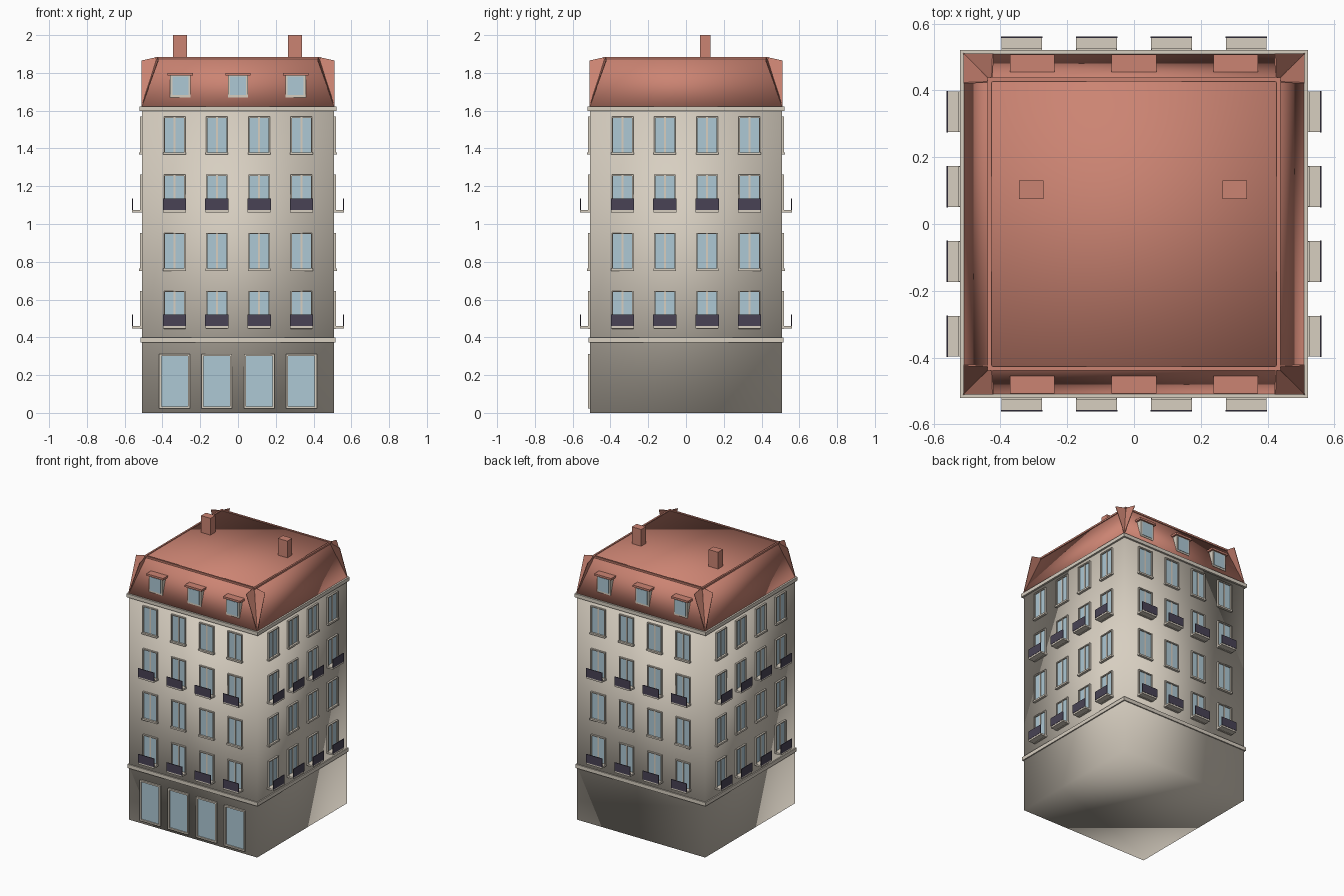
import bpy, bmesh
from math import pi
from mathutils import Matrix, Vector

if "Cube" in bpy.data.objects:
    bpy.data.objects.remove(bpy.data.objects["Cube"], do_unlink=True)


def material(name, rgb):
    m = bpy.data.materials.new(name)
    m.use_nodes = True
    m.diffuse_color = (*rgb, 1)
    bsdf = m.node_tree.nodes["Principled BSDF"]
    bsdf.inputs["Base Color"].default_value = (*rgb, 1)
    bsdf.inputs["Roughness"].default_value = 0.8
    return m


STONE = material("warm stone", (0.68, 0.62, 0.53))
TILE = material("terracotta tile", (0.60, 0.23, 0.17))
GLASS = material("pale blue glass", (0.42, 0.58, 0.66))
IRON = material("dark violet iron", (0.065, 0.055, 0.09))

WALL = 0.508            # distance of each facade from the centre
COLUMNS = [-0.336, -0.112, 0.112, 0.336]
FLOORS = [0.445, 0.752, 1.06, 1.367]
parts = {}              # name -> (bmesh, material, smooth)


def part(name, mat, smooth=False):
    if name not in parts:
        parts[name] = (bmesh.new(), mat, smooth)
    return parts[name][0]


def block(bm, x, y, z, turn=0, taper=1.0):
    """Box from (min, max) ranges, turned about z in quarter turns."""
    rot = Matrix.Rotation(turn * pi / 2, 4, "Z")
    geo = bmesh.ops.create_cube(bm, size=1)
    mid = Vector([(r[0] + r[1]) / 2 for r in (x, y, z)])
    size = Vector([r[1] - r[0] for r in (x, y, z)])
    for v in geo["verts"]:
        k = taper if v.co.z > 0 else 1
        v.co = rot @ (mid + Vector((v.co.x * size.x * k, v.co.y * size.y * k, v.co.z * size.z)))


def on_wall(bm, u, out, z, turn):
    """Box on a facade: u along the wall, out measured from the wall surface."""
    block(bm, u, (-WALL - out[1], -WALL - out[0]), z, turn)


def slab(name, mat, half, z, smooth=False, taper=1.0):
    block(part(name, mat, smooth), (-half, half), (-half, half), z, 0, taper)


def framed_opening(label, u, half, z0, z1, bar, depth, turn):
    """Raised surround with a glass pane set back inside it."""
    frame = part(label + "_frames", STONE)
    for side in (-1, 1):
        edge = sorted((u + side * half, u + side * (half - bar)))
        on_wall(frame, edge, (-0.005, depth), (z0, z1), turn)
    inner = (u - half + bar, u + half - bar)
    on_wall(frame, inner, (-0.005, depth), (z1 - bar, z1), turn)
    on_wall(frame, inner, (-0.005, depth), (z0, z0 + bar), turn)
    on_wall(part(label + "_glass", GLASS), inner, (-0.003, 0.003), (z0 + bar, z1 - bar), turn)


# Main masonry and horizontal mouldings
slab("walls", STONE, WALL, (0, 1.61), smooth=True)
slab("ground_floor_ledge", STONE, 0.516, (0.372, 0.398))
slab("cornice", STONE, 0.521, (1.597, 1.622))

# Windows, sills and balconies on all four facades
for turn in range(4):
    for row, z0 in enumerate(FLOORS):
        for u in COLUMNS:
            framed_opening("window", u, 0.057, z0, z0 + 0.201, 0.007, 0.012, turn)
            on_wall(part("window_mullions", STONE), (u - 0.005, u + 0.005), (0, 0.007),
                    (z0 + 0.007, z0 + 0.194), turn)
            if row % 2:
                on_wall(part("window_sills", STONE), (u - 0.06, u + 0.06), (0, 0.017),
                        (z0, z0 + 0.012), turn)
            else:
                on_wall(part("balcony_floors", STONE), (u - 0.061, u + 0.061), (0, 0.052),
                        (z0 + 0.002, z0 + 0.014), turn)
                on_wall(part("balcony_railings", IRON), (u - 0.062, u + 0.062), (0.049, 0.054),
                        (z0 + 0.014, z0 + 0.075), turn)

# Shop windows along the front
for u in COLUMNS:
    framed_opening("shop", u, 0.081, 0.022, 0.313, 0.011, 0.012, 0)

# Mansard roof with a thin rim around the flat top
slab("roof", TILE, 0.511, (1.615, 1.88), smooth=True, taper=0.43 / 0.511)
rim = part("roof_rim", TILE)
for turn in range(4):
    block(rim, (-0.438, 0.438), (-0.438, -0.426), (1.873, 1.885), turn)

# Flared hip flashing: two fins opening from each lower corner
fins = part("hip_fins", TILE)
for turn in range(4):
    rot = Matrix.Rotation(turn * pi / 2, 4, "Z")
    foot, crown = Vector((0.511, 0.511, 1.62)), Vector((0.425, 0.425, 1.884))
    for ear in (Vector((0.511, 0.422, 1.865)), Vector((0.422, 0.511, 1.865))):
        lift = (ear - foot).cross(crown - foot).normalized() * 0.002
        rings = [[fins.verts.new(rot @ (p + s * lift)) for p in (foot, ear, crown)] for s in (-1, 1)]
        fins.faces.new(rings[0][::-1])
        fins.faces.new(rings[1])
        for i in range(3):
            j = (i + 1) % 3
            fins.faces.new((rings[0][i], rings[0][j], rings[1][j], rings[1][i]))

# Dormers on the front and back slopes
for turn in (0, 2):
    for u in (-0.305, 0, 0.305):
        block(part("dormer_bodies", STONE), (u - 0.054, u + 0.054), (-0.497, -0.44), (1.67, 1.788), turn)
        block(part("dormer_glass", GLASS), (u - 0.042, u + 0.042), (-0.5, -0.495), (1.682, 1.78), turn)
        block(part("dormer_roofs", TILE), (u - 0.067, u + 0.067), (-0.508, -0.447), (1.786, 1.8), turn)

# Chimneys
for x in (-0.308, 0.302):
    block(part("chimneys", TILE), (x - 0.037, x + 0.037), (0.075, 0.13), (1.87, 2.0))

# Turn the collected parts into objects
for name, (bm, mat, smooth) in parts.items():
    bmesh.ops.recalc_face_normals(bm, faces=bm.faces)
    for f in bm.faces:
        f.smooth = smooth
    mesh = bpy.data.meshes.new(name)
    bm.to_mesh(mesh)
    bm.free()
    mesh.materials.append(mat)
    bpy.context.scene.collection.objects.link(bpy.data.objects.new(name, mesh))
